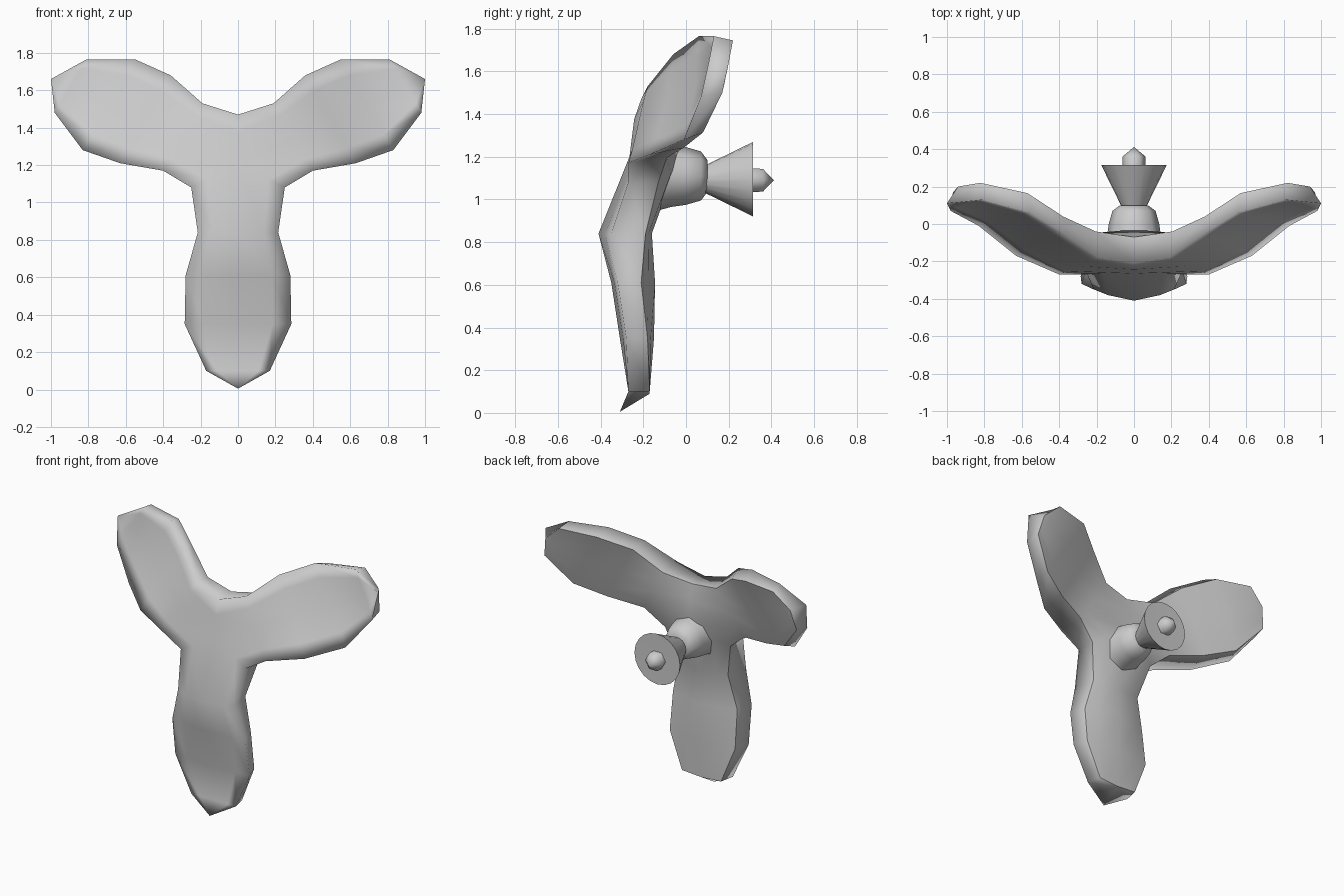
import bpy, bmesh, math

if "Cube" in bpy.data.objects:
    bpy.data.objects.remove(bpy.data.objects["Cube"])

grey = bpy.data.materials.new("plain grey")
grey.diffuse_color = (0.6, 0.6, 0.6, 1)
grey.use_nodes = True
grey.node_tree.nodes["Principled BSDF"].inputs["Base Color"].default_value = grey.diffuse_color


def finish(bm, name, sharp_rule):
    bmesh.ops.remove_doubles(bm, verts=bm.verts, dist=0.0005)
    bmesh.ops.recalc_face_normals(bm, faces=bm.faces)
    bm.normal_update()
    for f in bm.faces:
        f.smooth = True
    for e in bm.edges:
        if len(e.link_faces) == 2 and sharp_rule(e):
            e.smooth = False
    me = bpy.data.meshes.new(name)
    bm.to_mesh(me)
    bm.free()
    me.materials.append(grey)
    ob = bpy.data.objects.new(name, me)
    bpy.context.collection.objects.link(ob)
    return ob


def petal(bm, stations, tip_front, tip_back, hub, inset, puff, sx=1):
    """Loft a lobe. Station: left (x,z,yf,yb), right (x,z,yf,yb), centre front / back shift."""
    def P(x, y, z):
        return bm.verts.new((sx * x, y, z))

    def row(L, R, cf, cb, root):
        mid = [(L[i] + R[i]) / 2 for i in range(4)]
        c = hub if root else (mid[0], mid[1], mid[2] + cf, mid[3] + cb)
        front, back = [], []
        for e, t in ((L, 1), (L, .65), (c, 0), (R, .65), (R, 1)):
            w = t if t != .65 else (0.4 if root else puff)   # depth blend of inner ring
            k = t * (1 if root else inset)                   # back face is a little smaller
            front.append(P(c[0] + (e[0] - c[0]) * t, c[2] + (e[2] - c[2]) * w,
                           c[1] + (e[1] - c[1]) * t))
            back.append(P(c[0] + (e[0] - c[0]) * k, c[3] + (e[3] - c[3]) * w,
                          c[1] + (e[1] - c[1]) * k))
        return front, back

    rows = [row(*s, i == 0) for i, s in enumerate(stations)]
    rows.append(([P(*tip_front) for _ in range(5)], [P(*tip_back) for _ in range(5)]))
    for (f0, b0), (f1, b1) in zip(rows, rows[1:]):
        for i in range(4):
            bm.faces.new((f0[i], f0[i + 1], f1[i + 1], f1[i]))
            bm.faces.new((b0[i], b1[i], b1[i + 1], b0[i + 1]))
        for i in (0, 4):
            bm.faces.new((f0[i], f1[i], b1[i], b0[i]))


# three-lobed body: two mirrored arms and a lower lobe around a shared hub
bm = bmesh.new()
hub = (0, 1.2, -0.265, -0.03)
top = (0, 1.47, -0.21, -0.07)
notch = (0.25, 1.08, -0.27, -0.13)
arm = [
    (top, notch, 0, 0),
    ((0.19, 1.53, -0.18, -0.04), (0.40, 1.17, -0.27, -0.09), 0.0, 0.01),
    ((0.36, 1.68, -0.06, 0.04), (0.63, 1.21, -0.17, -0.01), 0.02, 0.0),
    ((0.55, 1.765, 0.06, 0.165), (0.83, 1.28, -0.01, 0.08), 0.02, 0.0),
    ((0.81, 1.765, 0.13, 0.22), (0.98, 1.48, 0.07, 0.17), 0.01, 0.0),
]
for s in (1, -1):
    petal(bm, arm, (1.0, 0.11, 1.66), (0.94, 0.2, 1.64), hub, 0.86, 0.6, s)


def pair(x, z, yf, yb, cf, cb):
    return ((-x, z, yf, yb), (x, z, yf, yb), cf, cb)


lower = [
    pair(*notch, 0, 0),
    pair(0.215, 0.84, -0.35, -0.19, -0.06, 0.03),
    pair(0.28, 0.61, -0.32, -0.21, -0.03, 0.065),
    pair(0.285, 0.35, -0.28, -0.18, -0.03, 0.03),
    pair(0.17, 0.10, -0.27, -0.17, 0.0, 0.0),
]
petal(bm, lower, (0, -0.31, 0.005), (0, -0.17, 0.09), hub, 0.88, 0.5)


def back_rim(e):
    a, b = e.link_faces
    return max(a.normal.y, b.normal.y) > 0.5 and a.normal.angle(b.normal, 0) > math.radians(50)


finish(bm, "three_lobed_body", back_rim)


def lathe(name, profile, sides, z=1.1, angle=35):
    """Turn (y, radius) points about a horizontal axis."""
    bm = bmesh.new()
    rings = []
    for y, r in profile:
        rings.append([bm.verts.new((r * math.cos(2 * math.pi * i / sides), y,
                                    z + r * math.sin(2 * math.pi * i / sides)))
                      for i in range(sides)])
    for a, b in zip(rings, rings[1:]):
        for i in range(sides):
            j = (i + 1) % sides
            bm.faces.new((a[i], a[j], b[j], b[i]))
    return finish(bm, name, lambda e: e.calc_face_angle(0) > math.radians(angle))


# collar on the back, flared cup with a closed end, and its centre knob
lathe("back_collar", [(-0.16, 0), (-0.16, 0.17), (-0.07, 0.145), (0, 0.135),
                      (0.07, 0.115), (0.1, 0.075), (0.1, 0)], 8, 1.11, 50)
lathe("flared_cup", [(0.08, 0), (0.08, 0.06), (0.315, 0.175), (0.312, 0)], 20, 1.095)
lathe("centre_knob", [(0.29, 0), (0.29, 0.063), (0.36, 0.062), (0.412, 0)], 6, 1.09, 60)
